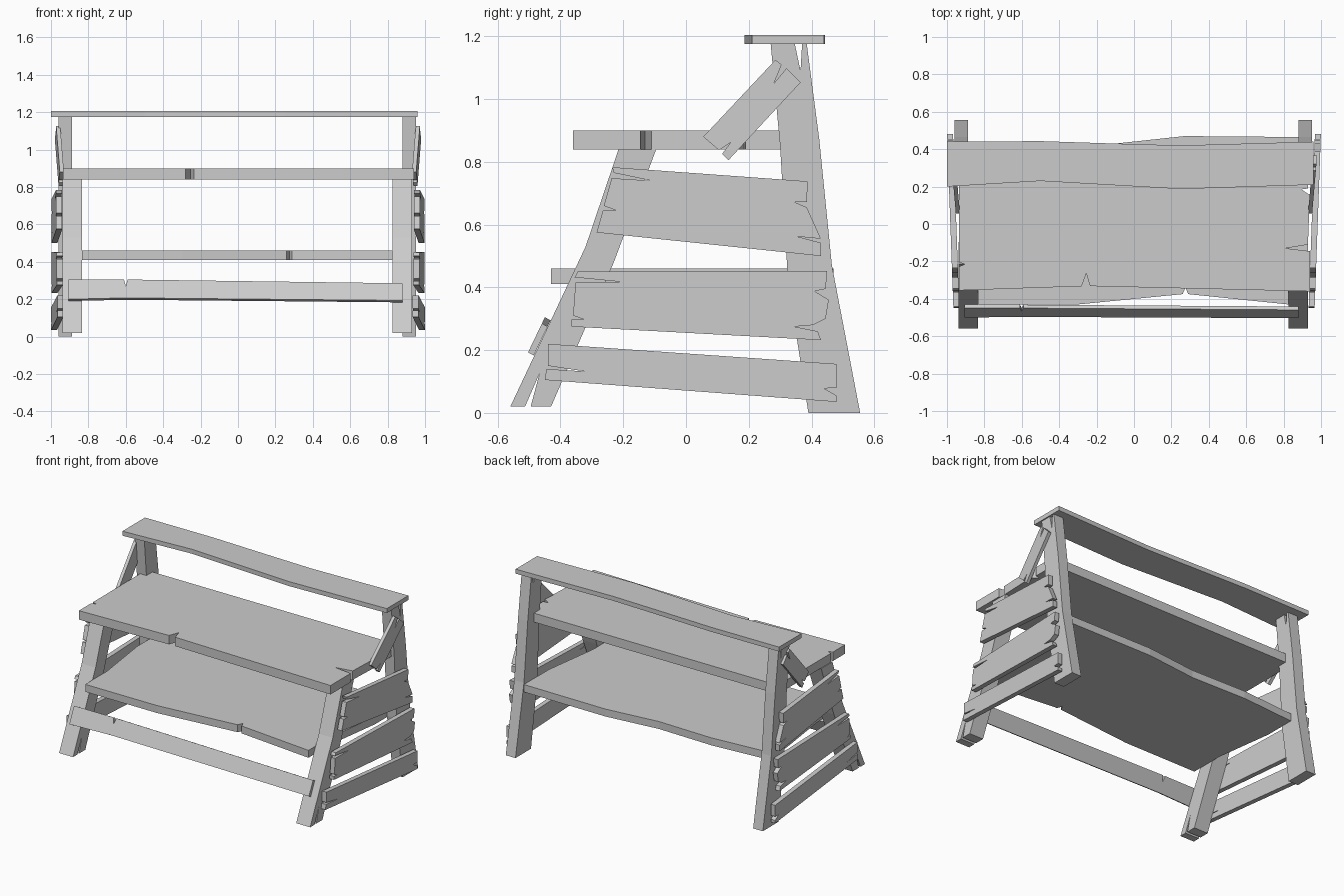
import bpy, bmesh
from mathutils import Vector


def plank(name, outline, place, thickness):
    """Flat board: 2D outline placed in space, then extruded along a vector."""
    bm = bmesh.new()
    face = bm.faces.new([bm.verts.new(place(a, b)) for a, b in outline])
    ext = bmesh.ops.extrude_face_region(bm, geom=[face], use_keep_orig=True)
    moved = [g for g in ext["geom"] if isinstance(g, bmesh.types.BMVert)]
    bmesh.ops.translate(bm, verts=moved, vec=Vector(thickness))
    bmesh.ops.recalc_face_normals(bm, faces=bm.faces[:])
    mesh = bpy.data.meshes.new(name)
    bm.to_mesh(mesh)
    bm.free()
    obj = bpy.data.objects.new(name, mesh)
    bpy.context.collection.objects.link(obj)
    return obj


def side_pair(name, outline, x0, slope, thick, centre=0.0):
    """Left and right copies of a (y, z) board; x drifts outward with y."""
    for label, s in (("left", -1), ("right", 1)):
        plank(f"{name}_{label}", outline,
              lambda y, z: (centre + s * (x0 + slope * y), y, z),
              (s * thick, 0, 0))


# Horizontal boards with split, wavy edges
plank("top_rail",
      [(-1, .20), (-.5, .23), (.25, .187), (.96, .21), (.96, .44),
       (.25, .42), (-.1, .43), (-.5, .443), (-1, .44)],
      lambda x, y: (x, y, 1.175), (0, 0, .03))

plank("upper_shelf",
      [(-.935, -.355), (-.28, -.333), (-.255, -.265), (-.235, -.332),
       (.94, -.36), (.94, -.145), (.81, -.13), (.93, -.11), (.94, .155),
       (.895, .185), (.93, .19), (.93, .31), (.88, .31), (.88, .36),
       (-.89, .36), (-.89, .31), (-.935, .31),
       (-.935, -.205), (-.905, -.215), (-.935, -.228)],
      lambda x, y: (x, y, .84), (0, 0, .06))

plank("lower_shelf",
      [(-.835, -.43), (-.3, -.43), (.26, -.375), (.275, -.34), (.29, -.375),
       (.825, -.43), (.825, -.2), (.88, .2), (.88, .465), (.27, .47),
       (-.1, .43), (-.5, .44), (-.89, .41), (-.89, .2), (-.835, -.2)],
      lambda x, y: (x, y, .41), (0, 0, .05))

# Tilted board nailed across the front legs
plank("front_rail",
      [(-.905, .20), (-.6, .207), (.88, .193), (.88, .285), (-.59, .305),
       (-.6, .27), (-.61, .305), (-.905, .305)],
      lambda x, z: (x, -.5 + (z - .2) * .48, z), (0, .018, -.01))

# Back posts and front legs, bent and split
side_pair("back_post",
          [(.39, 0), (.555, 0), (.465, .47), (.425, .87), (.385, 1.175),
           (.37, 1.175), (.365, 1.09), (.347, 1.175), (.27, 1.175),
           (.30, .85), (.325, .42)], .884, 0, .072, -.004)

side_pair("front_leg",
          [(-.56, .02), (-.513, .02), (-.467, .125), (-.495, .02),
           (-.43, .02), (-.23, .48), (-.095, .84), (-.215, .84),
           (-.32, .53)], .83, 0, .104, -.005)

# Side slats, splintered at both ends
slats = {
    "upper_slat": [(-.235, .783), (.388, .738), (.385, .672), (.345, .672),
                   (.385, .655), (.43, .555), (.355, .562), (.43, .542),
                   (.43, .50), (-.285, .575), (-.265, .645), (-.222, .645),
                   (-.262, .66), (-.237, .748), (-.11, .74), (-.23, .765)],
    "middle_slat": [(-.345, .45), (.45, .452), (.445, .395), (.41, .388),
                    (.455, .36), (.445, .30), (.405, .28), (.345, .275),
                    (.42, .26), (.43, .232), (-.365, .275), (-.365, .298),
                    (-.325, .298), (-.36, .31), (-.352, .415), (-.21, .418),
                    (-.355, .432)],
    "lower_slat": [(-.44, .22), (.48, .156), (.48, .08), (.44, .078),
                   (.48, .055), (.48, .035), (-.45, .105), (-.445, .14),
                   (-.32, .132), (-.44, .15)],
}
for name, outline in slats.items():
    side_pair(name, outline, .95, .036, .032)

# Diagonal braces beside the upper shelf
side_pair("brace",
          [(.285, 1.125), (.305, 1.11), (.28, 1.05), (.32, 1.098),
           (.365, 1.053), (.135, .805), (.115, .825), (.142, .862),
           (.105, .837), (.055, .88)], .926, .085, .022)
